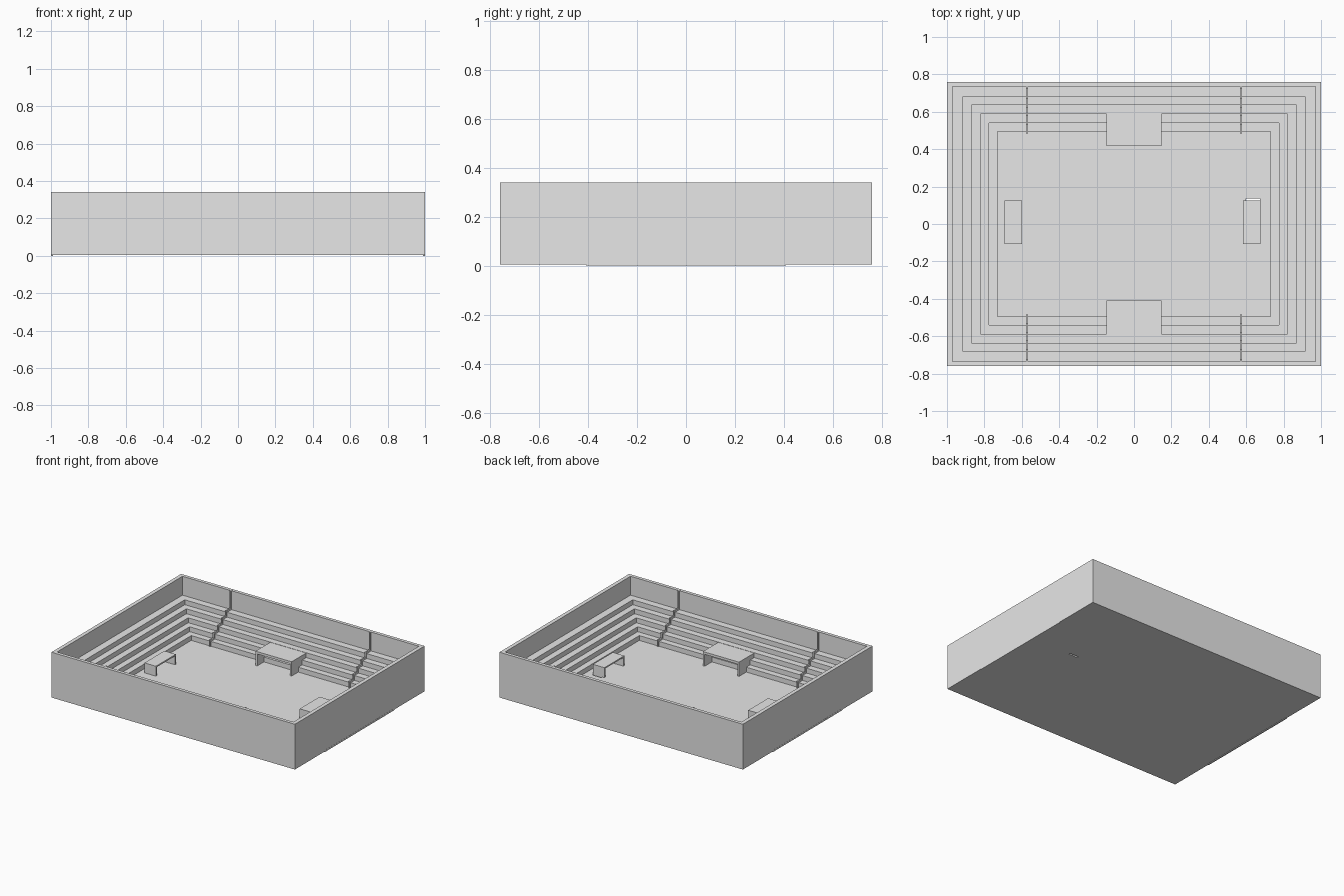
import bpy
import bmesh

if "Cube" in bpy.data.objects:
    bpy.data.objects.remove(bpy.data.objects["Cube"], do_unlink=True)

grey = bpy.data.materials.new("plain_grey")
grey.use_nodes = True
grey.diffuse_color = (0.8, 0.8, 0.8, 1)
grey.node_tree.nodes["Principled BSDF"].inputs["Base Color"].default_value = (0.8, 0.8, 0.8, 1)


def finish(name, bm):
    bmesh.ops.recalc_face_normals(bm, faces=bm.faces)
    mesh = bpy.data.meshes.new(name)
    bm.to_mesh(mesh)
    bm.free()
    mesh.materials.append(grey)
    obj = bpy.data.objects.new(name, mesh)
    bpy.context.collection.objects.link(obj)
    return obj


def add_box(bm, x0, x1, y0, y1, z0, z1):
    verts = bmesh.ops.create_cube(bm, size=1)["verts"]
    for v in verts:
        v.co = ((x0 + x1) / 2 + v.co.x * (x1 - x0),
                (y0 + y1) / 2 + v.co.y * (y1 - y0),
                (z0 + z1) / 2 + v.co.z * (z1 - z0))


def boxes(name, *sizes):
    bm = bmesh.new()
    for size in sizes:
        add_box(bm, *size)
    return finish(name, bm)


BASE, FLOOR, TIER_TOP, RIM = 0.004, 0.02, 0.2, 0.34
RISER_X = [0.73, 0.775, 0.82, 0.868, 0.915]
RISER_Y = [0.495, 0.54, 0.588, 0.635, 0.683]
STEP = (TIER_TOP - FLOOR) / len(RISER_X)

# Stepped bowl: rectangles joined from the underside, over the rim, down to the floor
loops = [(0.999, 0.76, BASE), (0.999, 0.76, RIM), (0.97, 0.735, RIM), (0.97, 0.735, TIER_TOP)]
for i in reversed(range(len(RISER_X))):
    low = FLOOR + STEP * i
    loops += [(RISER_X[i], RISER_Y[i], low + STEP), (RISER_X[i], RISER_Y[i], low)]
bm = bmesh.new()
rings = [[bm.verts.new((sx * x, sy * y, z)) for sx, sy in ((-1, -1), (1, -1), (1, 1), (-1, 1))]
         for x, y, z in loops]
for a, b in zip(rings, rings[1:]):
    for k in range(4):
        bm.faces.new((a[k], a[(k + 1) % 4], b[(k + 1) % 4], b[k]))
bm.faces.new(rings[0])
bm.faces.new(rings[-1])
bowl = finish("tiered_bowl", bm)

# Small floor slot beside the right desk
cutter = boxes("slot_cutter", (0.6, 0.675, 0.123, 0.136, -0.1, 0.05))
cutter.hide_render = True
cut = bowl.modifiers.new("floor_slot", "BOOLEAN")
cut.operation = "DIFFERENCE"
cut.object = cutter
bpy.context.view_layer.objects.active = bowl
bpy.ops.object.modifier_apply(modifier=cut.name)
bpy.data.objects.remove(cutter, do_unlink=True)

# Low sills at the foot of both end walls
for name, s in (("right_sill", 1), ("left_sill", -1)):
    xs = sorted((s * 0.99, s * 1.0))
    boxes(name, (*xs, -0.408, 0.408, 0, 0.012))

# Stepped dividers that climb the tiers and run up the wall
LIFT, LEAD = 0.014, 0.011
profile = [(RISER_Y[0] - LEAD, FLOOR)]
for i, y in enumerate(RISER_Y):
    top = FLOOR + STEP * (i + 1) + LIFT
    if i:
        profile.append((y - LEAD, top - STEP))
    profile.append((y - LEAD, top))
profile += [(0.735 - LEAD, TIER_TOP + LIFT), (0.735 - LEAD, RIM + 0.0005),
            (0.75, RIM + 0.0005), (0.75, FLOOR)]
for side, sx in (("left", 1), ("right", -1)):
    for end, sy in (("back", 1), ("front", -1)):
        bm = bmesh.new()
        face = bm.faces.new([bm.verts.new((sx * 0.573 - 0.005, sy * y, z)) for y, z in profile])
        new = bmesh.ops.extrude_face_region(bm, geom=[face])["geom"]
        bmesh.ops.translate(bm, vec=(0.01, 0, 0),
                            verts=[v for v in new if isinstance(v, bmesh.types.BMVert)])
        finish(f"{end}_{side}_divider", bm)

# Large tables on two side panels, overlapping the lower tiers
for name, y0, y1 in (("back_table", 0.417, 0.598), ("front_table", -0.59, -0.41)):
    boxes(name, (-0.148, 0.148, y0, y1, 0.108, 0.126),
          (-0.148, -0.134, y0, y1, FLOOR, 0.108),
          (0.134, 0.148, y0, y1, FLOOR, 0.108))

# Small end desks on two panels
for name, x0, x1 in (("right_desk", -0.692, -0.598), ("left_desk", 0.582, 0.676)):
    boxes(name, (x0, x1, -0.108, 0.125, 0.084, 0.094),
          (x0, x1, -0.108, -0.098, FLOOR, 0.084),
          (x0, x1, 0.115, 0.125, FLOOR, 0.084))
